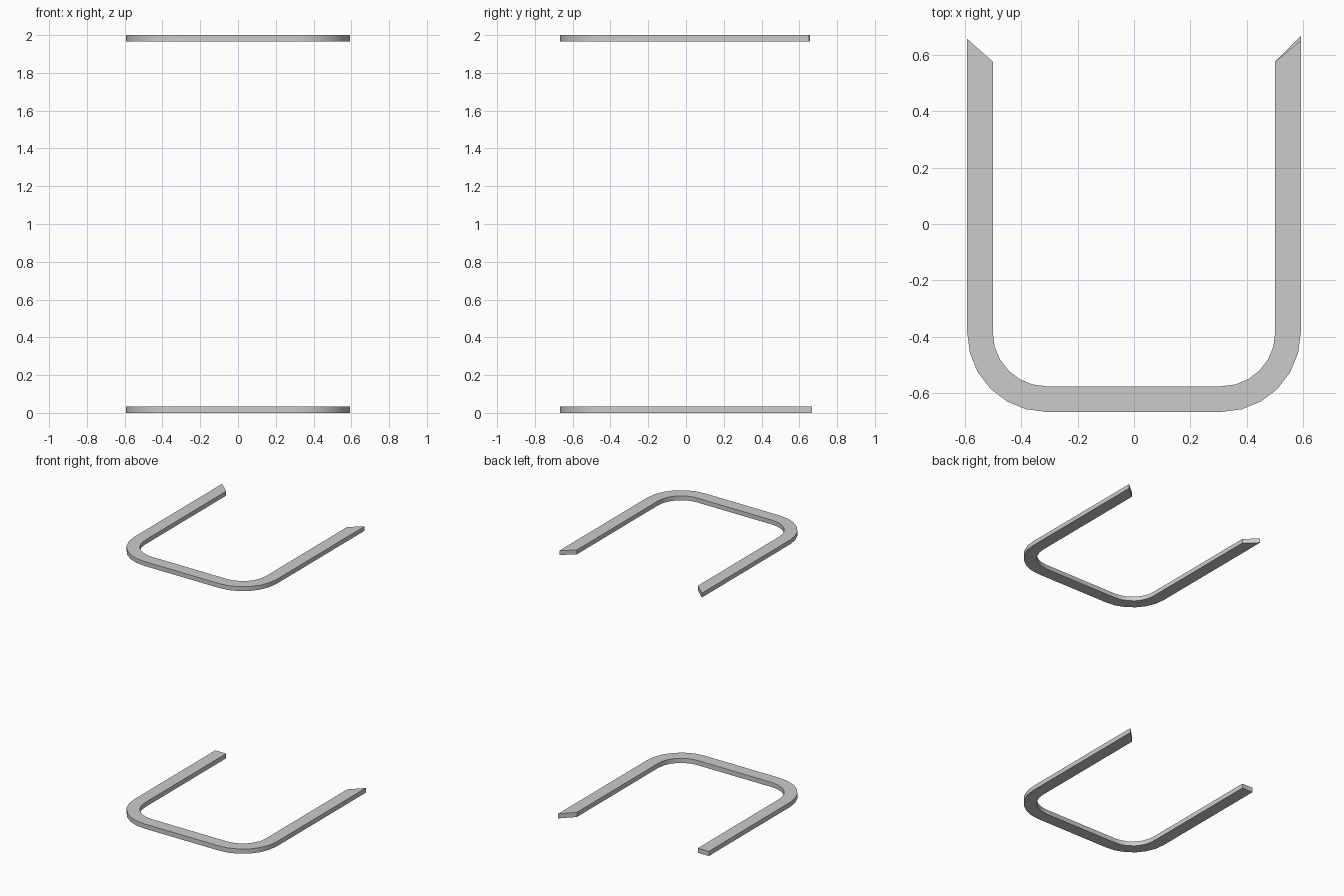
import bpy, bmesh, math

if "Cube" in bpy.data.objects:
    bpy.data.objects.remove(bpy.data.objects["Cube"])

INNER_R, OUTER_R = 0.19, 0.281   # corner radii of the bent bar
CX, CY = 0.311, -0.386           # corner centre (mirrored in x)
STEPS = 6                        # segments per rounded corner
END_Y = 0.576                    # where the inner edges stop


def rail_edge(radius, left_end, right_end):
    """U-shaped path: left arm, two rounded corners, right arm."""
    pts = [(-CX - radius, left_end)]
    for side, start in ((-1, math.pi), (1, 1.5 * math.pi)):
        for i in range(STEPS + 1):
            a = start + i * math.pi / 2 / STEPS
            pts.append((side * CX + radius * math.cos(a), CY + radius * math.sin(a)))
    pts.append((CX + radius, right_end))
    return pts


def make_rail(name, z, height, left_tip, right_tip):
    bm = bmesh.new()
    inner = [bm.verts.new((x, y, z)) for x, y in rail_edge(INNER_R, END_Y, END_Y)]
    outer = [bm.verts.new((x, y, z)) for x, y in rail_edge(OUTER_R, left_tip, right_tip)]
    for i in range(len(inner) - 1):
        bm.faces.new((outer[i], outer[i + 1], inner[i + 1], inner[i]))
    # thicken the flat strip upwards
    ext = bmesh.ops.extrude_face_region(bm, geom=bm.faces[:])
    top = [g for g in ext["geom"] if isinstance(g, bmesh.types.BMVert)]
    bmesh.ops.translate(bm, verts=top, vec=(0, 0, height))
    bmesh.ops.recalc_face_normals(bm, faces=bm.faces[:])
    mesh = bpy.data.meshes.new(name)
    bm.to_mesh(mesh)
    bm.free()
    obj = bpy.data.objects.new(name, mesh)
    bpy.context.collection.objects.link(obj)
    bpy.ops.object.select_all(action='DESELECT')
    obj.select_set(True)
    bpy.context.view_layer.objects.active = obj
    bpy.ops.object.shade_smooth_by_angle(angle=math.radians(30))


# bottom rail: square left end, mitred right end
make_rail("bottom_rail", 0.0, 0.035, END_Y, 0.667)
# top rail: both ends mitred
make_rail("top_rail", 1.967, 0.033, 0.657, 0.652)
